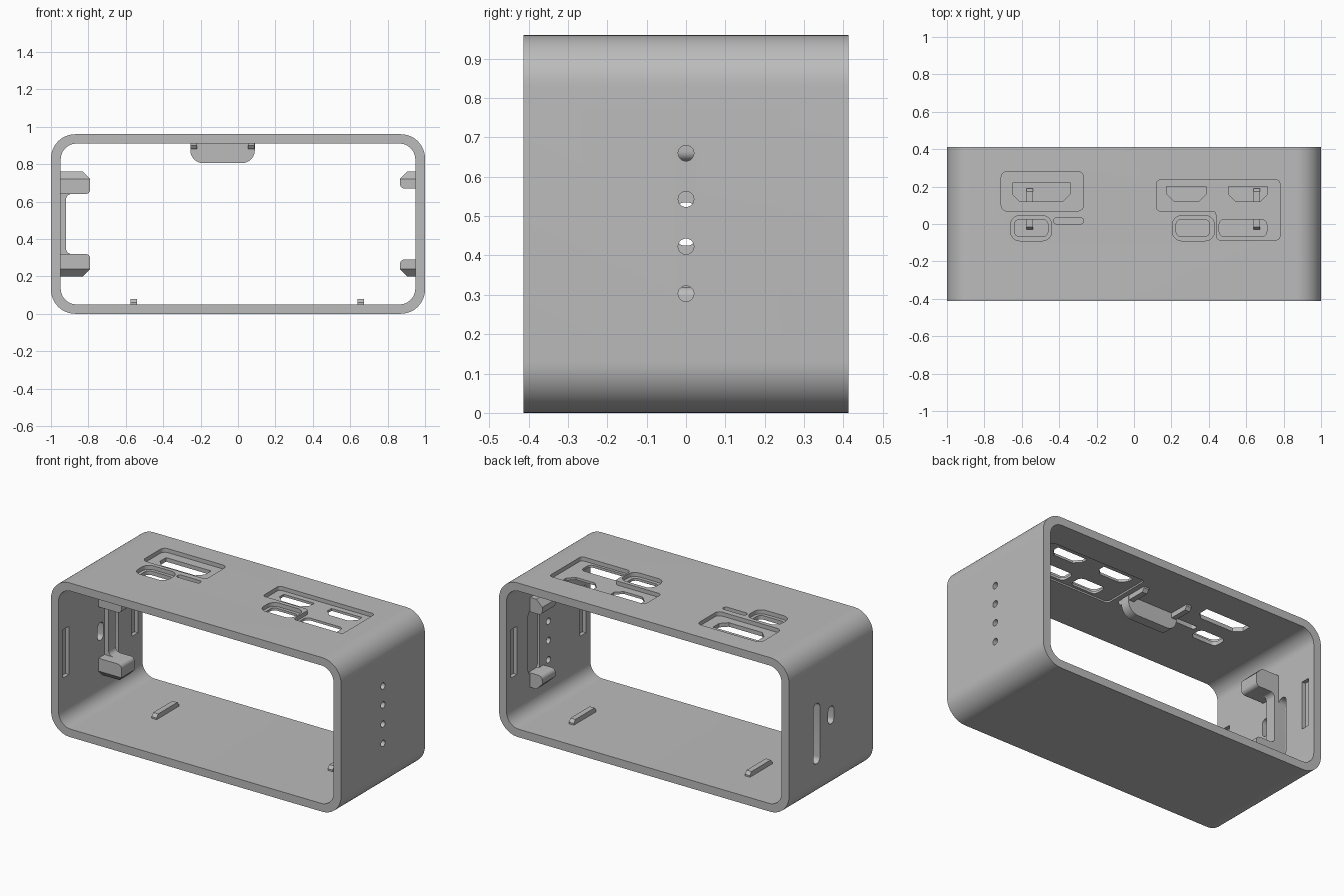
import bpy, bmesh, math
from mathutils import Vector

if "Cube" in bpy.data.objects:
    bpy.data.objects.remove(bpy.data.objects["Cube"], do_unlink=True)

GREY = (0.5, 0.5, 0.5, 1)
plastic = bpy.data.materials.new("grey_plastic")
plastic.use_nodes = True
plastic.diffuse_color = GREY
plastic.node_tree.nodes["Principled BSDF"].inputs["Base Color"].default_value = GREY

H, D = 0.96, 0.413  # height and half depth


def rounded(pts, r, seg=6):
    """Round the corners of a polygon; r is one radius or one per corner."""
    out, n = [], len(pts)
    for i, p in enumerate(pts):
        rad = r if not isinstance(r, (list, tuple)) else r[i]
        p = Vector(p)
        if rad == 0:
            out.append(p)
            continue
        a = (Vector(pts[i - 1]) - p).normalized()
        b = (Vector(pts[(i + 1) % n]) - p).normalized()
        half = a.angle(b) / 2
        centre = p + (a + b).normalized() * rad / math.sin(half)
        s = p + a * rad / math.tan(half) - centre
        e = p + b * rad / math.tan(half) - centre
        turn = s.angle(e)
        for k in range(seg + 1):
            t = k / seg
            v = s * math.sin((1 - t) * turn) + e * math.sin(t * turn)
            out.append(centre + v / math.sin(turn))
    return out


def box(u0, u1, v0, v1, r=0.0, seg=6):
    return rounded([(u0, v0), (u1, v0), (u1, v1), (u0, v1)], r, seg)


def prism(name, pts, axis, a, b):
    """Extrude a 2D outline along an axis from a to b."""
    place = {"x": lambda u, v, t: (t, u, v),
             "y": lambda u, v, t: (u, t, v),
             "z": lambda u, v, t: (u, v, t)}[axis]
    bm = bmesh.new()
    lo = [bm.verts.new(place(u, v, a)) for u, v in pts]
    hi = [bm.verts.new(place(u, v, b)) for u, v in pts]
    bm.faces.new(lo)
    bm.faces.new(hi)
    for i in range(len(lo)):
        j = (i + 1) % len(lo)
        bm.faces.new((lo[i], lo[j], hi[j], hi[i]))
    bmesh.ops.recalc_face_normals(bm, faces=bm.faces)
    mesh = bpy.data.meshes.new(name)
    bm.to_mesh(mesh)
    bm.free()
    mesh.materials.append(plastic)
    ob = bpy.data.objects.new(name, mesh)
    bpy.context.collection.objects.link(ob)
    return ob


def select(ob):
    bpy.ops.object.select_all(action="DESELECT")
    ob.select_set(True)
    bpy.context.view_layer.objects.active = ob


def cut(ob, *outline):
    """Subtract a prism from an object."""
    tool = prism("cutter", *outline)
    tool.hide_render = True
    mod = ob.modifiers.new("cut", "BOOLEAN")
    mod.operation, mod.solver, mod.object = "DIFFERENCE", "EXACT", tool
    select(ob)
    bpy.ops.object.modifier_apply(modifier=mod.name)
    bpy.data.objects.remove(tool, do_unlink=True)


def smooth(ob):
    select(ob)
    bpy.ops.object.shade_smooth_by_angle(angle=math.radians(30))


def flip(pts):
    return [(u, H - v) for u, v in pts]


# Open sleeve with rounded corners
shell = prism("shell", box(-1, 1, 0, H, 0.13, 14), "y", -D, D)
cut(shell, box(-0.948, 0.948, 0.05, 0.91, 0.085, 14), "y", -1, 1)

# Shallow recesses around the ports on top
RECESS = 0.935
cut(shell, box(-0.71, -0.27, 0.07, 0.28, 0.03), "z", RECESS, 1.1)
cut(shell, rounded([(0.12, 0.235), (0.78, 0.235), (0.78, -0.085),
                    (0.44, -0.085), (0.44, 0.07), (0.12, 0.07)], 0.02), "z", RECESS, 1.1)
for x0, x1 in ((-0.66, -0.44), (0.205, 0.43)):
    cut(shell, box(x0, x1, -0.09, 0.045, 0.05), "z", RECESS, 1.1)
# Recess under the right port group
cut(shell, box(0.12, 0.78, -0.085, 0.235, 0.02), "z", 0.8, 0.92)

# Through ports: bevelled sockets, rounded sockets and a slit
for x0, x1, y0, y1 in ((-0.65, -0.34, 0.12, 0.22), (0.175, 0.385, 0.12, 0.2),
                       (0.505, 0.715, 0.12, 0.2)):
    c = 0.04
    cut(shell, [(x0, y1), (x1, y1), (x1, y0 + c), (x1 - c, y0),
                (x0 + c, y0), (x0, y0 + c)], "z", 0.7, 1.2)
for x0, x1 in ((-0.64, -0.46), (0.225, 0.405), (0.455, 0.71)):
    cut(shell, box(x0, x1, -0.068, 0.025, 0.03), "z", 0.7, 1.2)
cut(shell, box(-0.43, -0.27, 0.0, 0.034, 0.0165), "z", 0.7, 1.2)

# Indicator holes in the left side
for z in (0.303, 0.423, 0.543, 0.66):
    cut(shell, box(-0.02, 0.02, z - 0.02, z + 0.02, 0.0199), "x", 0.7, 1.2)

# Slots in the right side
cut(shell, box(0.11, 0.175, 0.23, 0.605, 0.03), "x", -1.2, -0.8)
cut(shell, box(-0.028, 0.028, 0.425, 0.535, 0.026), "x", -1.2, -0.8)

# Lid catch pockets near both openings, and a board channel
for side in (-1, 1):
    for y in (-0.34, 0.34):
        cut(shell, box(y - 0.028, y + 0.028, 0.33, 0.63), "x", side * 0.8, side * 0.972)
cut(shell, box(0.09, 0.2, 0.28, 0.68, 0.03), "x", 0.8, 0.962)
smooth(shell)

# Board clip on the right wall: thin spine joining two arms
clip = [(-0.96, 0.2), (-0.83, 0.2), (-0.79, 0.24), (-0.79, 0.32), (-0.92, 0.32)]
fillet = [0, 0, 0, 0.025, 0.03]
spine = prism("right_clip_spine", rounded(clip + flip(clip)[::-1], fillet + fillet[::-1]),
              "y", 0.04, 0.11)
smooth(spine)


def clip_arms(name, pts, radii, y0, y1):
    """Lower and upper arm with a slanted lead-in at the front."""
    for level, turn in (("lower", list), ("upper", flip)):
        arm = prism(f"{name}_{level}_arm", turn(rounded(pts, radii)), "y", y0, y1)
        cut(arm, turn([(y0 - 0.02, 0.24), (y0, 0.24), (y0 + 0.05, 0.19),
                       (y0 - 0.02, 0.19)]), "x", -1.1, 1.1)
        smooth(arm)


clip_arms("right_clip", clip[:4] + [(-0.96, 0.32)], [0, 0, 0, 0.025, 0], -0.02, 0.045)
clip_arms("left_clip", [(0.96, 0.2), (0.905, 0.2), (0.865, 0.24), (0.865, 0.29),
                        (0.96, 0.29)], [0, 0, 0, 0.025, 0], 0.05, 0.18)

# Stop tab hanging from the ceiling
tab = prism("ceiling_tab", rounded([(-0.255, 0.92), (0.09, 0.92), (0.09, 0.805),
                                    (-0.255, 0.805)], [0, 0, 0.07, 0.07], 10), "y", 0.0, 0.06)
smooth(tab)

# Guide ribs on the floor and beside the tab
rib = [(-0.03, 0.04), (-0.03, 0.06), (-0.015, 0.08), (0.175, 0.08), (0.19, 0.06), (0.19, 0.04)]
for name, x in (("right", -0.557), ("left", 0.657)):
    prism(f"{name}_floor_rib", rib, "x", x - 0.017, x + 0.017)
for name, x in (("right", -0.237), ("left", 0.07)):
    prism(f"{name}_ceiling_rib", flip(rib), "x", x - 0.017, x + 0.017)
